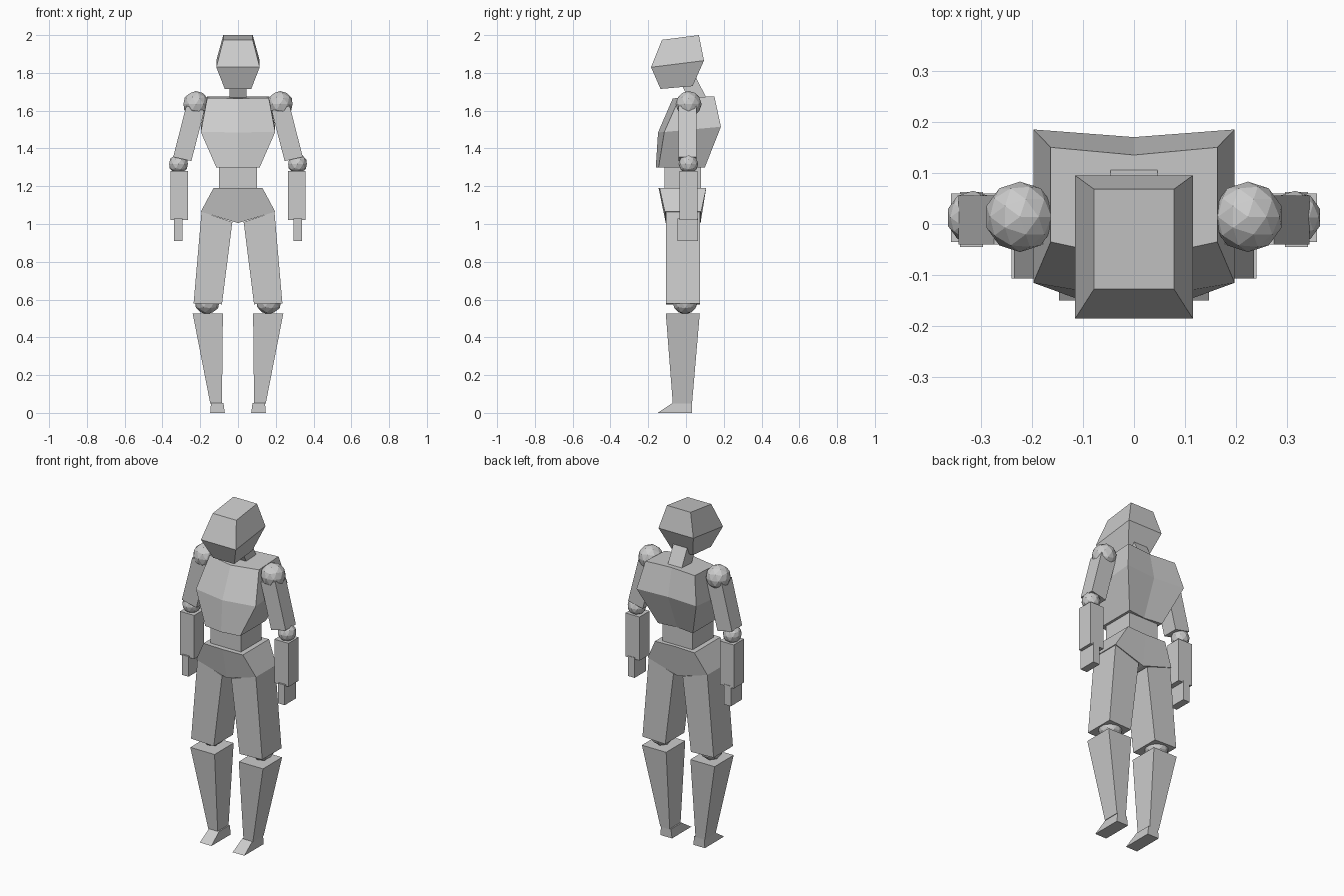
import bpy, bmesh
from mathutils import Vector

if "Cube" in bpy.data.objects:
    bpy.data.objects.remove(bpy.data.objects["Cube"])

grey = bpy.data.materials.new("plain grey")
grey.diffuse_color = (0.6, 0.6, 0.6, 1)
grey.use_nodes = True
grey.node_tree.nodes["Principled BSDF"].inputs["Base Color"].default_value = grey.diffuse_color


def finish(name, bm):
    bmesh.ops.recalc_face_normals(bm, faces=bm.faces[:])
    mesh = bpy.data.meshes.new(name)
    bm.to_mesh(mesh)
    bm.free()
    mesh.materials.append(grey)
    bpy.context.collection.objects.link(bpy.data.objects.new(name, mesh))


def loft(name, rings):
    """Skin closed rings of points; six-point caps fold on the centre line."""
    bm = bmesh.new()
    vs = [[bm.verts.new(p) for p in r] for r in rings]
    n = len(rings[0])
    for a, b in zip(vs, vs[1:]):
        for i in range(n):
            j = (i + 1) % n
            bm.faces.new((a[i], a[j], b[j], b[i]))
    for cap in (vs[0], vs[-1]):
        if n == 6:
            bm.faces.new((cap[0], cap[1], cap[4], cap[5]))
            bm.faces.new((cap[1], cap[2], cap[3], cap[4]))
        else:
            bm.faces.new(cap)
    finish(name, bm)


def rect(x0, x1, y0, y1, z0, z1=None):
    """Four points; z0 applies at x0 and z1 at x1."""
    z1 = z0 if z1 is None else z1
    return [(x0, y0, z0), (x1, y0, z1), (x1, y1, z1), (x0, y1, z0)]


def tilted(w, y0, z0, y1, z1):
    """Centred rectangle sloping from front to back."""
    return [(-w, y0, z0), (w, y0, z0), (w, y1, z1), (-w, y1, z1)]


def six(w, front, front_mid, back, back_mid):
    """Centred ring with middle points; each argument is (y, z)."""
    return [(w, *front), (0, *front_mid), (-w, *front),
            (-w, *back), (0, *back_mid), (w, *back)]


def ball(name, centre, radius):
    bm = bmesh.new()
    bmesh.ops.create_icosphere(bm, subdivisions=2, radius=radius)
    bmesh.ops.translate(bm, vec=Vector(centre), verts=bm.verts[:])
    finish(name, bm)


# Head and neck
loft("head", [tilted(0.07, -0.135, 1.715, 0.035, 1.73),
              tilted(0.115, -0.185, 1.83, 0.095, 1.865),
              tilted(0.078, -0.127, 1.975, 0.068, 2.0)])
loft("neck", [tilted(0.046, 0.03, 1.63, 0.11, 1.665),
              tilted(0.046, -0.03, 1.75, 0.05, 1.78)])

# Chest with creased front and back
loft("chest", [
    six(0.115, (-0.145, 1.3), (-0.16, 1.3), (0.10, 1.3), (0.085, 1.3)),
    six(0.197, (-0.115, 1.487), (-0.148, 1.485), (0.185, 1.515), (0.17, 1.513)),
    six(0.163, (-0.035, 1.667), (-0.07, 1.665), (0.15, 1.676), (0.135, 1.675))])

# Waist and hips
loft("waist", [rect(-0.1, 0.1, -0.115, 0.08, 1.17),
               rect(-0.1, 0.1, -0.115, 0.08, 1.32)])
loft("pelvis", [
    six(0.197, (-0.112, 1.065), (-0.107, 1.005), (0.08, 1.065), (0.077, 1.005)),
    six(0.13, (-0.14, 1.19), (-0.145, 1.19), (0.107, 1.19), (0.10, 1.19))])

# Limbs, built once per side
for side, s in (("left", 1), ("right", -1)):
    def limb(part, *rings):
        loft(f"{side}_{part}", [[(s * x, y, z) for x, y, z in r] for r in rings])

    ball(f"{side}_shoulder", (s * 0.223, 0.014, 1.635), 0.069)
    limb("upper_arm", rect(0.247, 0.343, -0.04, 0.056, 1.333, 1.355),
         rect(0.178, 0.274, -0.04, 0.056, 1.60, 1.625))
    ball(f"{side}_elbow", (s * 0.315, 0.013, 1.318), 0.052)
    limb("forearm", rect(0.265, 0.358, -0.035, 0.06, 1.02),
         rect(0.265, 0.358, -0.035, 0.06, 1.28))
    limb("hand", rect(0.295, 0.34, -0.045, 0.063, 0.91),
         rect(0.295, 0.34, -0.045, 0.063, 1.03))

    limb("thigh", rect(0.085, 0.235, -0.107, 0.075, 0.575, 0.58),
         rect(0.03, 0.193, -0.107, 0.075, 1.01, 1.065))
    ball(f"{side}_knee", (s * 0.163, -0.005, 0.59), 0.068)
    limb("shin", rect(0.085, 0.147, -0.07, 0.032, 0.05),
         rect(0.08, 0.24, -0.107, 0.073, 0.527))
    limb("foot", rect(0.07, 0.147, -0.15, 0.032, 0.0),
         rect(0.077, 0.143, -0.07, 0.032, 0.053))
